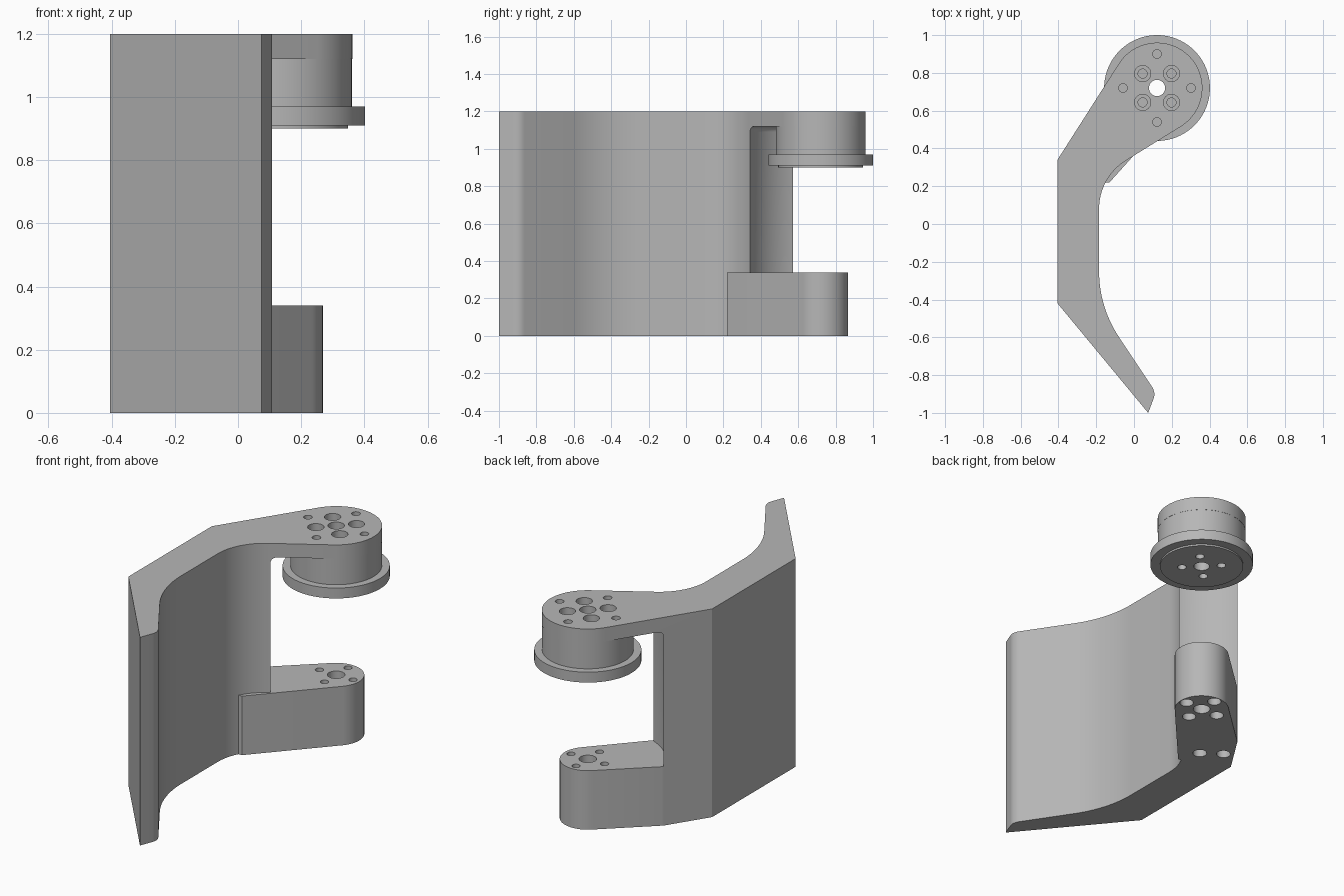
import bpy, bmesh, math
from mathutils import Vector
from mathutils.geometry import convex_hull_2d

cube = bpy.data.objects.get("Cube")
if cube:
    bpy.data.objects.remove(cube, do_unlink=True)

AXIS = Vector((0.122, 0.72))
HEIGHT, ARM_TOP = 1.2, 0.34

grey = bpy.data.materials.new("plain_grey")
grey.use_nodes = True
colour = (0.47, 0.47, 0.47, 1)
grey.diffuse_color = colour
grey.node_tree.nodes["Principled BSDF"].inputs["Base Color"].default_value = colour


def arc(centre, radius, start, end, steps):
    """Points on an arc, angles in degrees."""
    angles = [math.radians(start + (end - start) * i / steps) for i in range(steps + 1)]
    return [centre + radius * Vector((math.cos(a), math.sin(a))) for a in angles]


def fillet(corner, before, after, length, steps=16):
    """Round a corner with an arc that starts at the given tangent length."""
    corner = Vector(corner)
    u = (Vector(before) - corner).normalized()
    v = (Vector(after) - corner).normalized()
    half = u.angle(v) / 2
    radius = length * math.tan(half)
    centre = corner + (u + v).normalized() * (length / math.cos(half))
    a, b = corner + u * length - centre, corner + v * length - centre
    total = a.angle(b)
    return [centre + (a * math.sin((1 - i / steps) * total)
                      + b * math.sin(i / steps * total)) / math.sin(total)
            for i in range(steps + 1)]


def finish(name, bm):
    bmesh.ops.recalc_face_normals(bm, faces=bm.faces)
    mesh = bpy.data.meshes.new(name)
    bm.to_mesh(mesh)
    bm.free()
    mesh.materials.append(grey)
    obj = bpy.data.objects.new(name, mesh)
    bpy.context.collection.objects.link(obj)
    return obj


def prism(name, outline, bottom, top):
    bm = bmesh.new()
    low = [bm.verts.new((p[0], p[1], bottom)) for p in outline]
    face = bm.faces.new(low)
    ext = bmesh.ops.extrude_face_region(bm, geom=[face])
    for v in ext["geom"]:
        if isinstance(v, bmesh.types.BMVert):
            v.co.z = top
    return finish(name, bm)


def lathe(bm, centre, profile, sides):
    """Closed solid of stacked rings, profile given as (radius, z)."""
    rings = []
    for radius, z in profile:
        rings.append([bm.verts.new((p.x, p.y, z))
                      for p in arc(centre, radius, 0, 360, sides)[:-1]])
    for low, high in zip(rings, rings[1:]):
        for i in range(sides):
            j = (i + 1) % sides
            bm.faces.new((low[i], low[j], high[j], high[i]))
    bm.faces.new(rings[0])
    bm.faces.new(rings[-1])


def combine(target, tool, operation):
    """Apply a boolean and remove the tool."""
    mod = target.modifiers.new(operation.title(), 'BOOLEAN')
    mod.operation, mod.object, mod.solver = operation, tool, 'EXACT'
    bpy.context.view_layer.objects.active = target
    bpy.ops.object.modifier_apply(modifier=mod.name)
    bpy.data.objects.remove(tool, do_unlink=True)


# Bent wall with the upper arm and its round end
inner_low, inner_high = (-0.185, -0.44), (-0.185, 0.248)
tip, arm_end = (0.116, -0.893), (0.249, 0.516)
outline = [Vector((-0.405, 0.34)), Vector((-0.405, -0.42)), Vector((0.075, -1.0))]
outline += fillet(tip, (0.075, -1.0), inner_low, 0.035, 6)
outline += fillet(inner_low, tip, inner_high, 0.19)
outline += fillet(inner_high, inner_low, arm_end, 0.168)
outline += arc(AXIS, 0.24, -58, 148, 56)
bracket = prism("bracket", outline, 0, HEIGHT)

# Round clearance between the two arms, with a filleted top edge
bm = bmesh.new()
under, clear, edge = 1.12, 0.408, 0.03
top_edge = [(p.x, p.y) for p in arc(Vector((clear - edge, under - edge)), edge, 0, 90, 6)]
lathe(bm, AXIS, [(clear, -0.1)] + top_edge, 128)
combine(bracket, finish("clearance_cutter", bm), 'DIFFERENCE')

# Upper round head, flange and thin pad
bm = bmesh.new()
lathe(bm, AXIS, [(0.227, 0.9), (0.227, 0.91), (0.28, 0.91), (0.28, 0.97),
                 (0.239, 0.97), (0.239, 1.16)], 96)
combine(bracket, finish("head", bm), 'UNION')

# Lower arm, a tapered block with a round end
points = arc(AXIS, 0.147, 0, 360, 72)[:-1]
points += [Vector(p) for p in ((-0.249, 0.579), (-0.395, 0.35), (-0.2, 0.22),
                               (-0.13, 0.22), (-0.025, 0.345))]
hull = [points[i] for i in convex_hull_2d(points)]
combine(bracket, prism("lower_arm", hull, 0, ARM_TOP), 'UNION')

# Bolt and shaft holes in both arms
bm = bmesh.new()
lathe(bm, AXIS, [(0.043, 0.8), (0.043, 1.3)], 32)
lathe(bm, AXIS, [(0.046, -0.1), (0.046, 0.5)], 32)
for k in range(4):
    straight = Vector((math.cos(k * math.pi / 2), math.sin(k * math.pi / 2)))
    turn = k * math.pi / 2 + math.pi / 4
    diagonal = Vector((math.cos(turn), math.sin(turn)))
    lathe(bm, AXIS + diagonal * 0.108,
          [(0.024, 0.8), (0.024, 1.08), (0.043, 1.08), (0.043, 1.3)], 24)
    lathe(bm, AXIS + straight * 0.18, [(0.023, 1.05), (0.023, 1.3)], 24)
    lathe(bm, AXIS + straight * 0.107,
          [(0.037, -0.1), (0.037, 0.2), (0.022, 0.2), (0.022, 0.5)], 24)
for spot in ((-0.18, 0.345), (-0.285, 0.42)):
    lathe(bm, Vector(spot), [(0.038, -0.1), (0.038, 0.2)], 24)
combine(bracket, finish("hole_cutter", bm), 'DIFFERENCE')

# Smooth curved walls, crisp edges
bpy.ops.object.select_all(action='DESELECT')
bracket.select_set(True)
bpy.context.view_layer.objects.active = bracket
bpy.ops.object.shade_smooth_by_angle(angle=math.radians(25))
